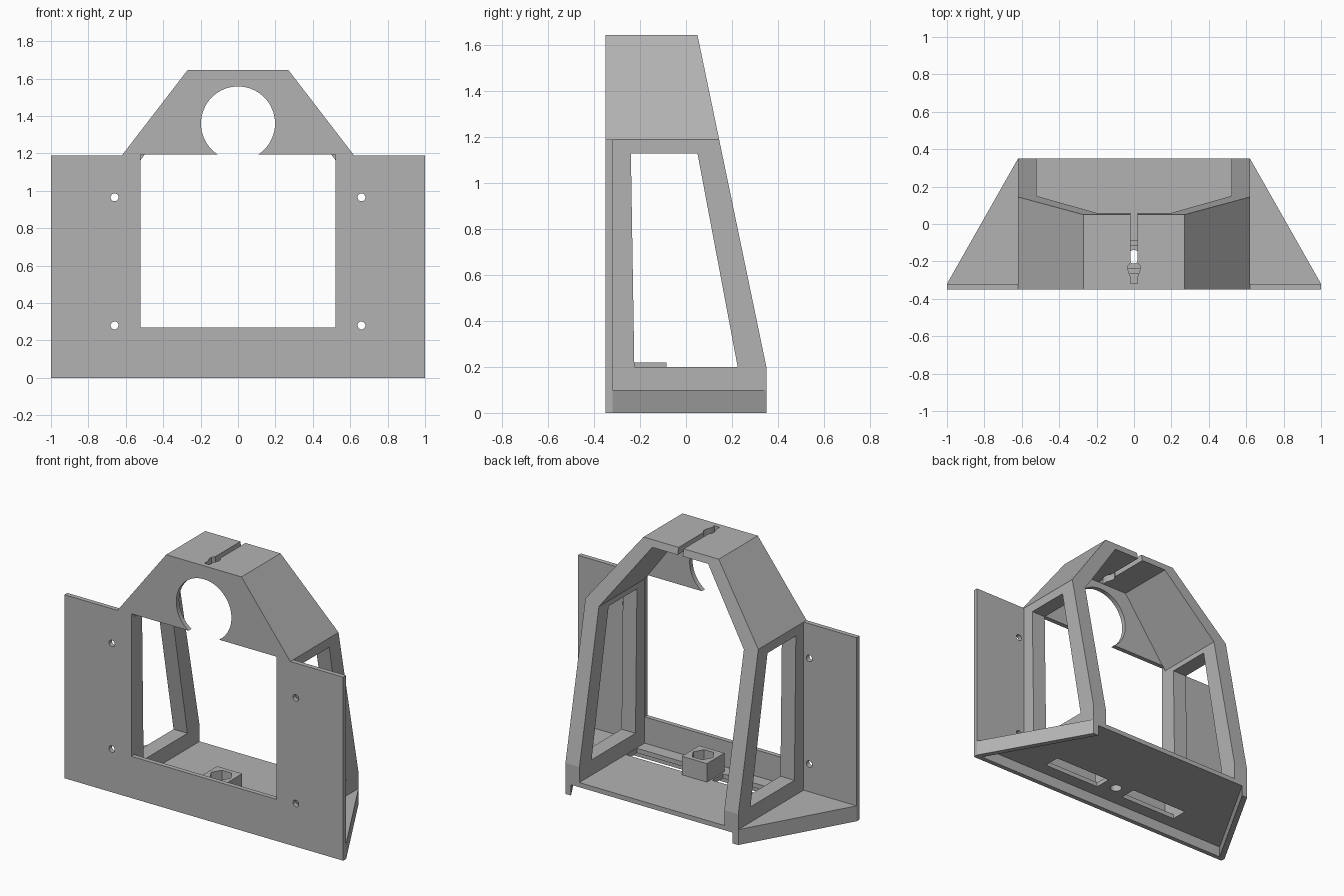
import bpy, bmesh, math

cube = bpy.data.objects.get("Cube")
if cube:
    bpy.data.objects.remove(cube, do_unlink=True)

grey = bpy.data.materials.new("plain_grey")
grey.use_nodes = True
grey.diffuse_color = (0.45, 0.45, 0.45, 1)
grey.node_tree.nodes["Principled BSDF"].inputs["Base Color"].default_value = (0.45, 0.45, 0.45, 1)


def prism(name, pts, axis, lo, hi):
    """Extrude a flat outline along an axis from lo to hi."""
    place = {"x": lambda a, b, d: (d, a, b),
             "y": lambda a, b, d: (a, d, b),
             "z": lambda a, b, d: (a, b, d)}[axis]
    bm = bmesh.new()
    near = [bm.verts.new(place(a, b, lo)) for a, b in pts]
    far = [bm.verts.new(place(a, b, hi)) for a, b in pts]
    bm.faces.new(near)
    bm.faces.new(far)
    n = len(pts)
    for i in range(n):
        j = (i + 1) % n
        bm.faces.new((near[i], near[j], far[j], far[i]))
    bmesh.ops.recalc_face_normals(bm, faces=bm.faces)
    mesh = bpy.data.meshes.new(name)
    bm.to_mesh(mesh)
    bm.free()
    mesh.materials.append(grey)
    obj = bpy.data.objects.new(name, mesh)
    bpy.context.collection.objects.link(obj)
    return obj


def rect(a0, b0, a1, b1):
    return [(a0, b0), (a1, b0), (a1, b1), (a0, b1)]


def ring(ca, cb, r, sides):
    return [(ca + r * math.cos(2 * math.pi * i / sides),
             cb + r * math.sin(2 * math.pi * i / sides)) for i in range(sides)]


def mirrored(half):
    """Close an outline given its right half, listed bottom to top."""
    return half + [(-a, b) for a, b in reversed(half)]


def cut(obj, *outline):
    """Subtract a prism, apply the result and remove the cutter."""
    cutter = prism("cutter", *outline)
    cutter.hide_render = True
    mod = obj.modifiers.new("cut", "BOOLEAN")
    mod.operation = "DIFFERENCE"
    mod.solver = "EXACT"
    mod.object = cutter
    bpy.context.view_layer.update()
    graph = bpy.context.evaluated_depsgraph_get()
    mesh = bpy.data.meshes.new_from_object(obj.evaluated_get(graph))
    obj.modifiers.clear()
    obj.data = mesh
    bpy.data.objects.remove(cutter, do_unlink=True)


# Front plate with gable, main opening, round notch and screw holes
plate = prism("front_plate", mirrored([(1, 0), (1, 1.19), (0.62, 1.19), (0.27, 1.645)]),
              "y", -0.35, -0.32)
cut(plate, rect(-0.52, 0.27, 0.52, 1.195), "y", -0.5, 0)
cut(plate, ring(0, 1.36, 0.198, 64), "y", -0.5, 0)
for x in (-0.66, 0.66):
    for z in (0.28, 0.965):
        cut(plate, ring(x, z, 0.021, 24), "y", -0.5, 0)

# Arched frame: two legs, sloped shoulders and flat roof
outer = [(0.62, 0.1), (0.62, 1.19), (0.27, 1.645)]
inner = [(0.2, 1.6), (0.52, 1.165), (0.52, 0.1)]
left = [(-a, b) for a, b in reversed(outer)]
frame = prism("arched_frame", outer + left + [(-a, b) for a, b in reversed(inner)] + inner,
              "y", -0.32, 0.35)
# Sloped back edge
cut(frame, [(0.35, 0.2), (0.033, 1.727), (0.6, 1.727), (0.6, 0.2)], "x", -1, 1)
# Side windows
cut(frame, [(-0.225, 0.2), (0.225, 0.2), (0.05, 1.13), (-0.24, 1.13)], "x", -1, 1)
# Keyed slot in the roof
cut(frame, mirrored([(0.018, -0.318), (0.018, -0.285), (0.032, -0.245), (0.032, -0.225),
                     (0.018, -0.205), (0.018, 0.2)]), "z", 1.5, 1.8)

# Thin floor with two long slots
floor = prism("floor", mirrored([(1, -0.32), (0.62, 0.35)]), "z", 0.07, 0.1)
for s in (-1, 1):
    cut(floor, rect(min(s * 0.1, s * 0.515), -0.235, max(s * 0.1, s * 0.515), -0.125), "z", 0, 0.2)
cut(floor, ring(0, -0.175, 0.036, 32), "z", 0, 0.2)

# Rims hanging under the slanted floor edges
for side, s in (("left", 1), ("right", -1)):
    prism(side + "_rim", [(s, -0.32), (s * 0.62, 0.35), (s * 0.58, 0.35), (s * 0.96, -0.32)],
          "z", 0, 0.07)

# Nut holder block with hexagonal pocket and bolt hole
block = prism("nut_block", rect(-0.09, -0.265, 0.09, -0.085), "z", 0.1, 0.22)
cut(block, ring(0, -0.175, 0.07, 6), "z", 0.15, 0.3)
cut(block, ring(0, -0.175, 0.036, 32), "z", 0, 0.3)
